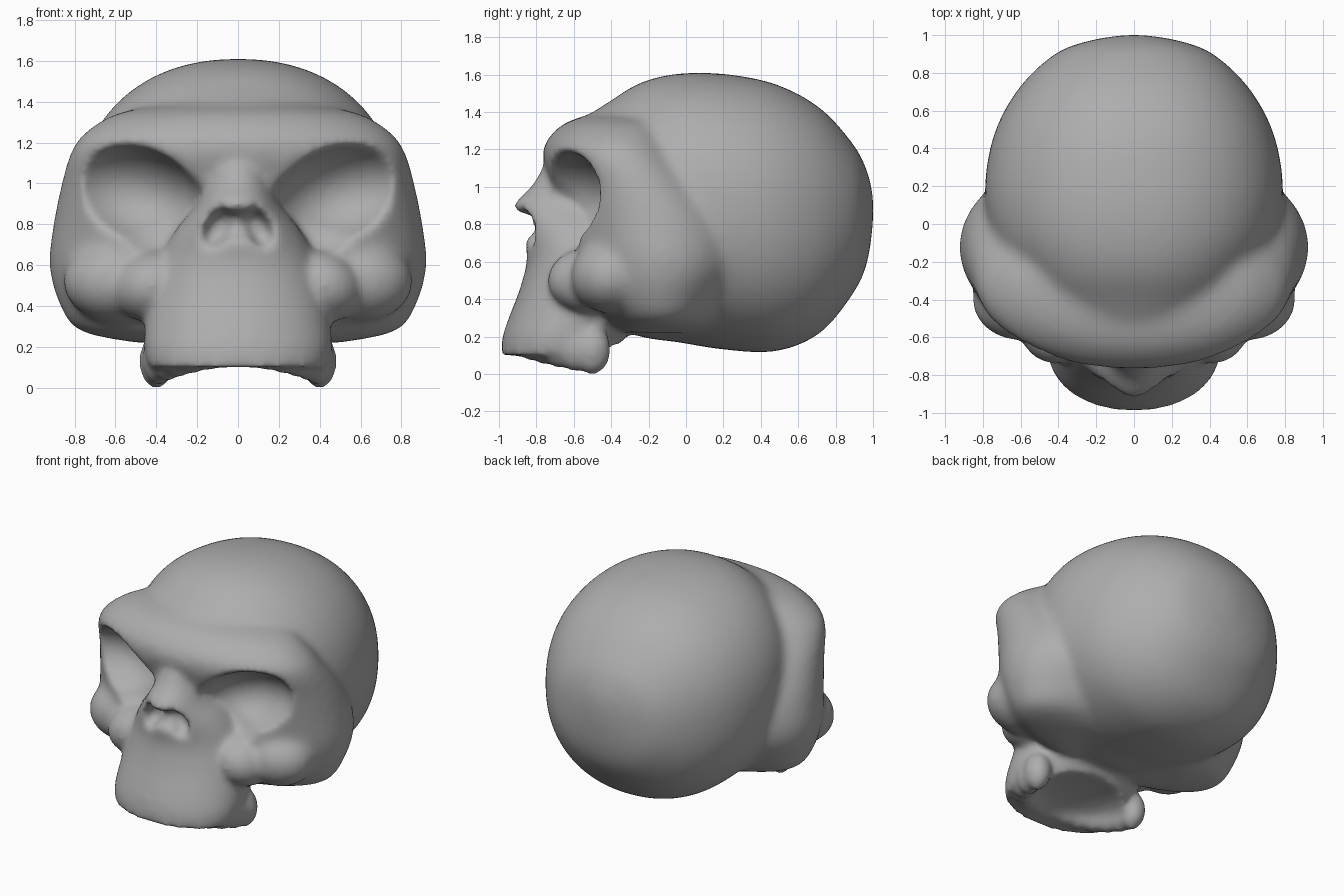
import bpy, bmesh
from math import sin, cos, pi, radians, sqrt
from mathutils import Matrix, Euler, Vector

if "Cube" in bpy.data.objects:
    bpy.data.objects.remove(bpy.data.objects["Cube"])

GREY = (0.42, 0.42, 0.42, 1)
bone = bpy.data.materials.new("bone_grey")
bone.use_nodes = True
bone.diffuse_color = GREY
bone.node_tree.nodes["Principled BSDF"].inputs["Base Color"].default_value = GREY


def finish(name, bm):
    bmesh.ops.recalc_face_normals(bm, faces=bm.faces)
    mesh = bpy.data.meshes.new(name)
    bm.to_mesh(mesh)
    bm.free()
    mesh.materials.append(bone)
    ob = bpy.data.objects.new(name, mesh)
    bpy.context.collection.objects.link(ob)
    return ob


def refine(rows, steps=4):
    """Catmull-Rom rows between the given ones."""
    pts = [Vector(r) for r in rows]
    pts = [pts[0]] + pts + [pts[-1]]
    out = []
    for a, b, c, d in zip(pts, pts[1:], pts[2:], pts[3:]):
        for i in range(steps):
            t = i / steps
            out.append(b + (c - a) * (t / 2) + (a * 2 - b * 5 + c * 4 - d) * (t * t / 2)
                       + (b * 3 - a - c * 3 + d) * (t ** 3 / 2))
    return out + [pts[-1]]


def loft(name, rows, upright, power=2.0, sides=48):
    """Rounded sections (position, half width, low, high), stacked along z or y."""
    bm = bmesh.new()
    rings = []
    for t, w, lo, hi in refine(rows):
        ring = []
        for i in range(sides):
            a = 2 * pi * i / sides
            c, s = cos(a), sin(a)
            u = w * abs(c) ** (2 / power) * (1 if c > 0 else -1)
            v = (lo + hi) / 2 + (hi - lo) / 2 * abs(s) ** (2 / power) * (1 if s > 0 else -1)
            ring.append(bm.verts.new((u, v, t) if upright else (u, t, v)))
        rings.append(ring)
    for a, b in zip(rings, rings[1:]):
        for i in range(sides):
            j = (i + 1) % sides
            bm.faces.new((a[i], a[j], b[j], b[i]))
    bm.faces.new(rings[0])
    bm.faces.new(rings[-1])
    return finish(name, bm)


def ellipsoids(specs):
    """Matrices of mirrored pairs: (centre, radii, tilt about y in degrees)."""
    for (x, y, z), size, tilt in specs:
        for side in ((1, -1) if x else (1,)):
            yield (Matrix.Translation((x * side, y, z))
                   @ Euler((0, radians(tilt * side), 0)).to_matrix().to_4x4()
                   @ Matrix.Diagonal((*size, 1)))


def blobs(name, specs):
    bm = bmesh.new()
    for m in ellipsoids(specs):
        bmesh.ops.create_uvsphere(bm, u_segments=24, v_segments=14, radius=1, matrix=m)
    return finish(name, bm)


def apply(ob, kind, **settings):
    mod = ob.modifiers.new(kind.title(), kind)
    for key, value in settings.items():
        setattr(mod, key, value)
    bpy.context.view_layer.objects.active = ob
    bpy.ops.object.modifier_apply(modifier=mod.name)


def fuse(base, *parts, smoothing):
    """Join overlapping parts into one skin and soften the seams."""
    bpy.ops.object.select_all(action="DESELECT")
    for ob in (base, *parts):
        ob.select_set(True)
    bpy.context.view_layer.objects.active = base
    bpy.ops.object.join()
    apply(base, "REMESH", mode="VOXEL", voxel_size=.02)
    apply(base, "SMOOTH", factor=.5, iterations=smoothing)


def hollow(ob, direction, specs):
    """Push the surface inside each ellipsoid out to its far side."""
    for m in ellipsoids(specs):
        inv = m.inverted()
        d = inv.to_3x3() @ Vector(direction)
        for v in ob.data.vertices:
            p = inv @ v.co
            if p.length < 1:
                b, a = p.dot(d), d.dot(d)
                p += d * ((sqrt(b * b + a * (1 - p.dot(p))) - b) / a)
                v.co = m @ p


# Braincase, from the back of the head to the forehead
cranium = loft("skull", [
    (1.0, .06, .8, .96), (.97, .24, .6, 1.08), (.9, .42, .44, 1.22),
    (.72, .61, .22, 1.42), (.48, .74, .12, 1.55), (.2, .79, .13, 1.605),
    (-.05, .76, .17, 1.605), (-.25, .67, .2, 1.555), (-.42, .56, .3, 1.45),
    (-.56, .4, .5, 1.36)], False, 2.2)

# Brow and cheeks
face = loft("face", [
    (.22, .5, -.38, .1), (.28, .78, -.46, .2), (.42, .88, -.58, .32),
    (.6, .925, -.66, .42), (.8, .905, -.7, .4), (1.0, .865, -.72, .25),
    (1.14, .825, -.765, .12), (1.24, .76, -.75, .04), (1.34, .6, -.65, -.02),
    (1.39, .35, -.5, -.05)], True, 2.05)
cheekbones = blobs("cheekbones", [((.6, -.4, .52), (.26, .22, .2), 0)])
fuse(cranium, face, cheekbones, smoothing=16)

# Slanted eye sockets with a sloping floor
hollow(cranium, (0, 1, 0), [((.53, -.74, .95), (.36, .36, .24), -16),
                            ((.4, -.8, .84), (.3, .32, .26), -10)])

# Nose bridge and upper jaw, with nasal opening and palate
jaw = loft("upper_jaw", [
    (.1, .44, -.99, -.38), (.2, .46, -.98, -.32), (.32, .455, -.94, -.25),
    (.45, .44, -.89, -.2), (.62, .39, -.85, -.2), (.78, .3, -.88, -.25),
    (.9, .2, -.92, -.25), (1.0, .17, -.83, -.25), (1.1, .17, -.77, -.25),
    (1.24, .2, -.72, -.25)], True, 2.1)
apply(jaw, "REMESH", mode="VOXEL", voxel_size=.02)
hollow(jaw, (0, 1, 0), [((.1, -.86, .78), (.07, .12, .11), -35),
                        ((0, -.9, .79), (.09, .1, .08), 0)])
hollow(jaw, (0, 0, 1), [((0, -.5, .08), (.31, .36, .09), 0)])

# Teeth follow the jaw arch and drop lower toward the back
count = 7
arch = []
for i in range(count):
    f = i / (count - 1)
    a = radians(8 + 79 * f)
    arch.append(((.4 * sin(a), -.48 - .4 * cos(a), .21 - .08 * f),
                 (.085, .1, .11 + .025 * f), 0))
teeth = blobs("teeth", arch)

# Flare where the upper jaw meets the cheeks
flare = blobs("jaw_flare", [((.42, -.52, .5), (.2, .22, .17), 25)])

# One smooth bone surface
fuse(cranium, jaw, teeth, flare, smoothing=12)
cranium.data.materials.clear()
cranium.data.materials.append(bone)
for poly in cranium.data.polygons:
    poly.material_index = 0
bpy.ops.object.shade_smooth()
